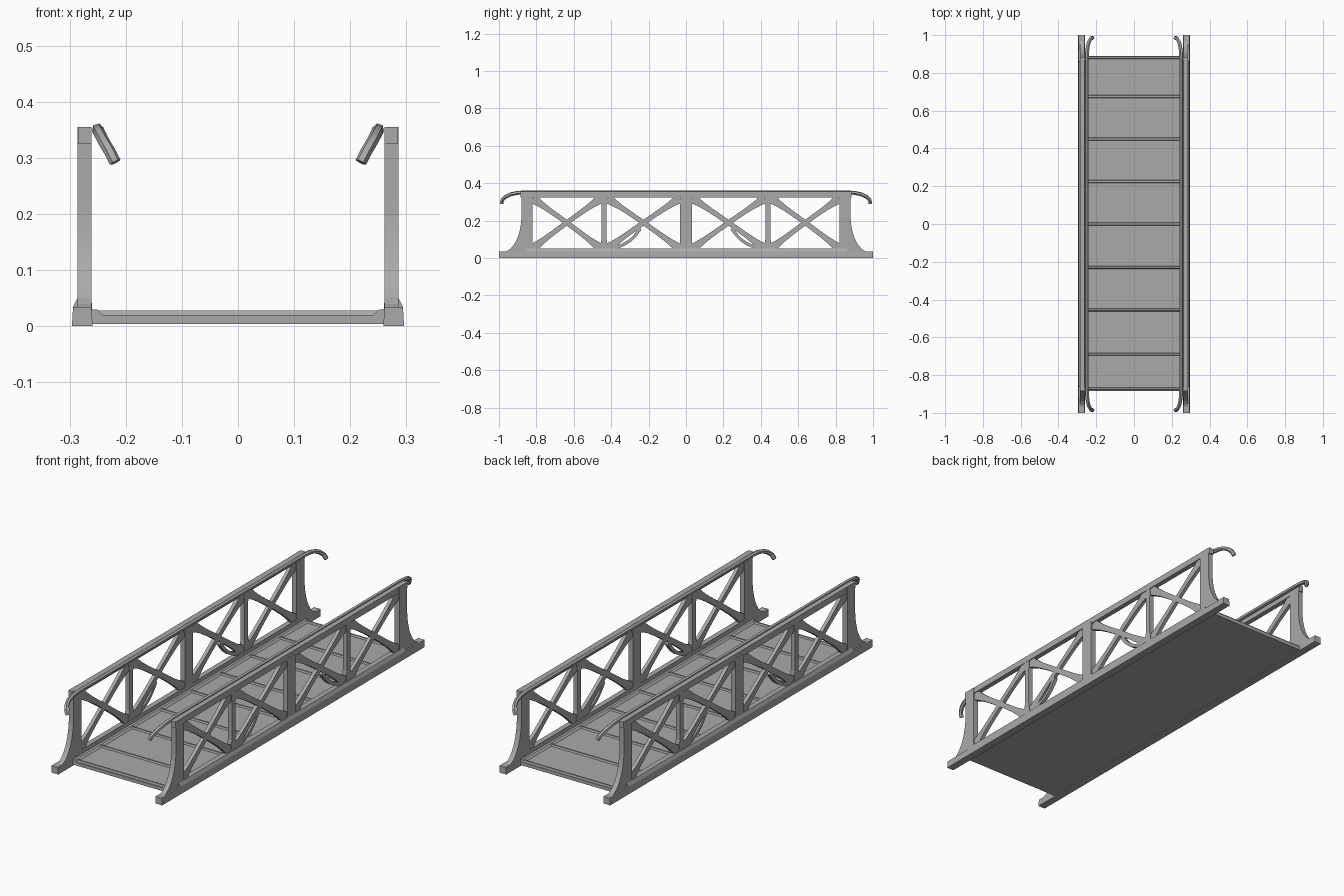
import bpy, bmesh, math
from mathutils import Vector

cube = bpy.data.objects.get("Cube")
if cube:
    bpy.data.objects.remove(cube, do_unlink=True)

grey = bpy.data.materials.new("plain_grey")
grey.use_nodes = True
GREY = (0.4, 0.4, 0.4, 1)
grey.diffuse_color = GREY
grey.node_tree.nodes["Principled BSDF"].inputs["Base Color"].default_value = GREY


def finish(obj, mirror=(False, False)):
    obj.data.materials.append(grey)
    if any(mirror):
        mod = obj.modifiers.new("mirror", 'MIRROR')
        mod.use_axis = (mirror[0], mirror[1], False)
        mod.use_clip = False
        mod.use_mirror_merge = False
    return obj


def prism(name, outline, axis, lo, hi, mirror=(True, True)):
    """Extrude an outline along x (outline is y,z) or y (outline is x,z)."""
    bm = bmesh.new()
    place = (lambda p, d: (d, p[0], p[1])) if axis == 'x' else (lambda p, d: (p[0], d, p[1]))
    rings = [[bm.verts.new(place(p, d)) for p in outline] for d in (lo, hi)]
    n = len(outline)
    bm.faces.new(rings[0])
    bm.faces.new(rings[1][::-1])
    for i in range(n):
        j = (i + 1) % n
        bm.faces.new((rings[0][i], rings[1][i], rings[1][j], rings[0][j]))
    bmesh.ops.recalc_face_normals(bm, faces=bm.faces)
    mesh = bpy.data.meshes.new(name)
    bm.to_mesh(mesh)
    bm.free()
    obj = bpy.data.objects.new(name, mesh)
    bpy.context.collection.objects.link(obj)
    return finish(obj, mirror)


def rect(a, b, c, d):
    return [(a, c), (b, c), (b, d), (a, d)]


def brace(name, start, end, bow=0.0, width=0.013, flare=0.014, lo=0.264, hi=0.281):
    """Flat bar in the side truss, widening at its ends and bowed sideways."""
    start, end = Vector(start), Vector(end)
    along = (end - start).normalized()
    side = Vector((-along.y, along.x))
    upper, lower = [], []
    for i in range(13):
        t = i / 12
        s = 2 * t - 1
        centre = start.lerp(end, t) + side * bow * (1 - s * s)
        half = width + flare * s ** 4
        upper.append(tuple(centre + side * half))
        lower.append(tuple(centre - side * half))
    return prism(name, upper + lower[::-1], 'x', lo, hi)


# Deck: plate, cross ribs and raised edges
prism("deck_plate", rect(-0.262, 0.262, 0.004, 0.02), 'y', -0.885, 0.89, (False, False))
for y in (-0.872, -0.69, -0.455, -0.23, 0, 0.225, 0.45, 0.675, 0.88):
    prism("deck_rib", [(y - 0.009, 0.015), (y + 0.009, 0.015), (y + 0.004, 0.028), (y - 0.004, 0.028)],
          'x', -0.26, 0.26, (False, False))
prism("deck_edge", [(0.236, 0.015), (0.265, 0.015), (0.265, 0.031), (0.25, 0.029)],
      'y', -0.885, 0.885, (True, False))

# Side trusses: chords
prism("bottom_chord", [(0.259, 0), (0.296, 0), (0.294, 0.034), (0.286, 0.05), (0.261, 0.05)],
      'y', -0.86, 0.86, (True, False))
prism("bottom_flange", [(0.259, 0), (0.296, 0), (0.294, 0.034), (0.261, 0.034)],
      'y', -1, 1, (True, False))
prism("top_chord", rect(0.261, 0.285, 0.325, 0.355), 'y', -0.885, 0.885, (True, False))

# Curved end posts
curve_edge = []
for i in range(11):
    a = i / 10 * math.pi / 2
    curve_edge.append((0.985 - 0.105 * math.sin(a), 0.225 - 0.195 * math.cos(a)))
prism("end_post", [(0.82, 0.02), (0.985, 0.02)] + curve_edge + [(0.88, 0.355), (0.82, 0.355)],
      'x', 0.261, 0.286)

# Upright posts
prism("middle_post", rect(-0.031, 0.031, 0.04, 0.335), 'x', 0.261, 0.286, (True, False))
prism("quarter_post", [(0.416, 0.04), (0.462, 0.04), (0.452, 0.1), (0.452, 0.28),
                       (0.458, 0.335), (0.42, 0.335), (0.424, 0.28), (0.424, 0.1)], 'x', 0.262, 0.284)

# Crossed braces in each bay
for inner, outer in ((0.035, 0.42), (0.455, 0.82)):
    brace("rising_brace", (inner, 0.05), (outer, 0.318), 0.004)
    brace("falling_brace", (inner, 0.318), (outer, 0.05), 0.004)

# Small bowed struts beside the inner braces
brace("bowed_strut", (0.245, 0.16), (0.385, 0.055), -0.02, 0.008, 0.003)

# Handrails with ends curling down and inward
curve = bpy.data.curves.new("handrail", 'CURVE')
curve.dimensions = '3D'
curve.bevel_depth = 0.0105
curve.bevel_resolution = 1
curve.use_fill_caps = True
bend = [(0.250, 0.86, 0.351), (0.249, 0.905, 0.348), (0.245, 0.94, 0.34),
        (0.238, 0.965, 0.327), (0.228, 0.982, 0.31), (0.219, 0.986, 0.292)]
path = [(x, -y, z) for x, y, z in bend[::-1]] + bend
spline = curve.splines.new('POLY')
spline.points.add(len(path) - 1)
for point, co in zip(spline.points, path):
    point.co = (*co, 1)
rail = bpy.data.objects.new("handrail", curve)
bpy.context.collection.objects.link(rail)
bpy.ops.object.select_all(action='DESELECT')
rail.select_set(True)
bpy.context.view_layer.objects.active = rail
bpy.ops.object.convert(target='MESH')
rail = bpy.context.view_layer.objects.active
finish(rail, (True, False))
bpy.ops.object.shade_smooth_by_angle()
